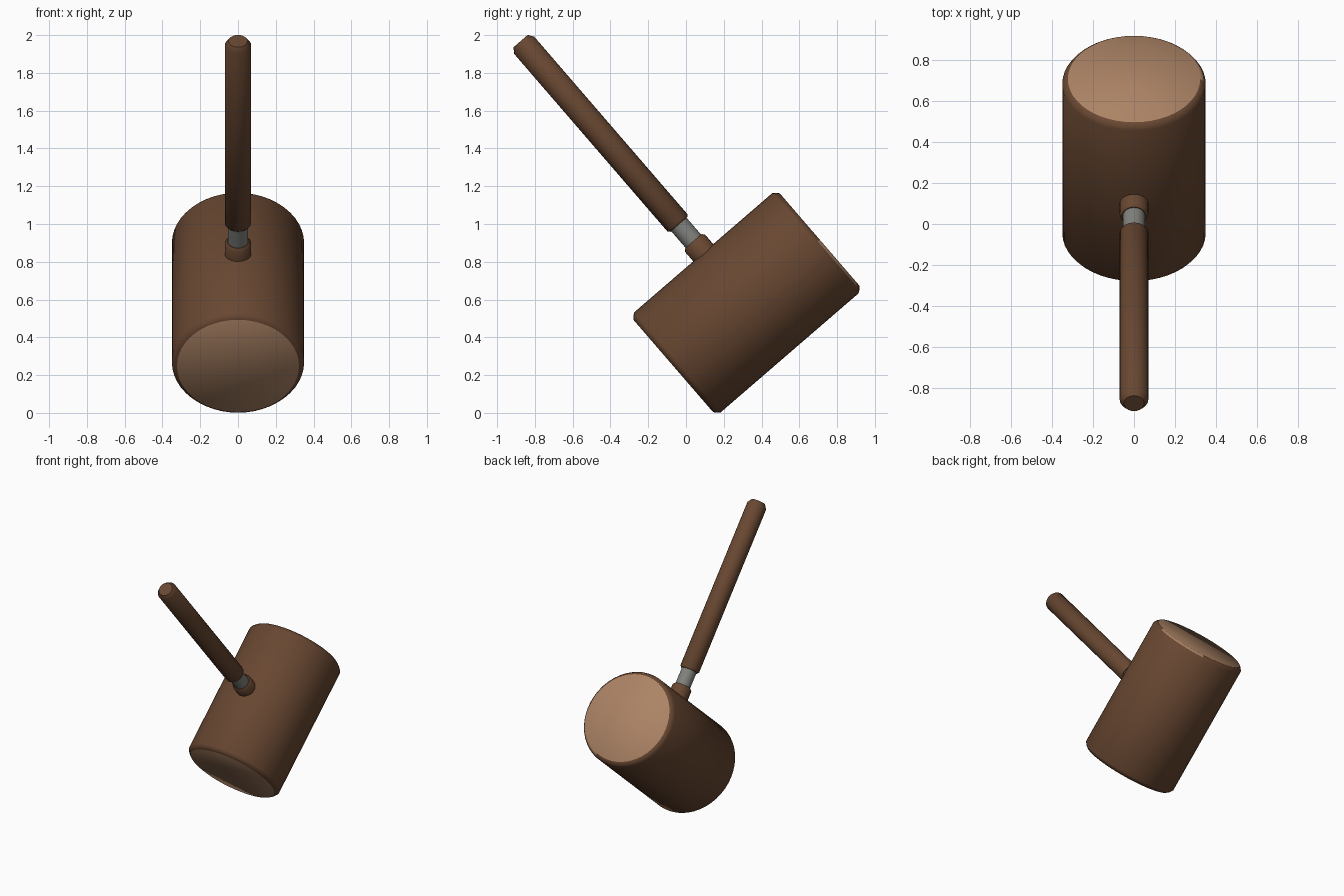
import bpy, bmesh, math
from mathutils import Matrix

if "Cube" in bpy.data.objects:
    bpy.data.objects.remove(bpy.data.objects["Cube"])

TILT = math.radians(40.8)          # head axis above horizontal
CENTRE = (0, 0.32, 0.583)          # middle of the head


def material(name, rgb):
    m = bpy.data.materials.new(name)
    m.diffuse_color = (*rgb, 1)
    m.use_nodes = True
    m.node_tree.nodes["Principled BSDF"].inputs["Base Color"].default_value = m.diffuse_color
    return m


wood = material("dark_wood", (0.138, 0.063, 0.031))
end_grain = material("light_end_grain", (0.41, 0.227, 0.130))
metal = material("grey_metal", (0.22, 0.22, 0.205))


def lathe(name, profile, angle, mats, sides, rule=None):
    """Spin (radius, height) rings about local z, cap both ends, tilt about x."""
    bm = bmesh.new()
    rings = []
    for r, h in profile:
        rings.append([bm.verts.new((r * math.cos(2 * math.pi * i / sides),
                                    r * math.sin(2 * math.pi * i / sides), h))
                      for i in range(sides)])
    for a, b in zip(rings, rings[1:]):
        for i in range(sides):
            j = (i + 1) % sides
            bm.faces.new((a[i], a[j], b[j], b[i]))
    bm.faces.new(rings[0][::-1])
    bm.faces.new(rings[-1])
    bm.normal_update()
    if rule:
        for f in bm.faces:
            f.material_index = rule(f)
    me = bpy.data.meshes.new(name)
    bm.transform(Matrix.Translation(CENTRE) @ Matrix.Rotation(angle, 4, 'X'))
    bm.to_mesh(me)
    bm.free()
    for m in mats:
        me.materials.append(m)
    ob = bpy.data.objects.new(name, me)
    bpy.context.collection.objects.link(ob)
    bpy.ops.object.select_all(action='DESELECT')
    ob.select_set(True)
    bpy.context.view_layer.objects.active = ob
    bpy.ops.object.shade_smooth_by_angle(angle=math.radians(48))
    return ob


def head_colour(f):
    """Light end faces, plus a worn strip on the lower right rim."""
    c = f.calc_center_median()
    if abs(f.normal.z) > 0.99:
        return 1
    return int(c.z > 0.498 and c.x > 0 and 0 < c.y < 0.3)


# Mallet head with chamfered rims
half = [(0.35, 0.482), (0.339, 0.498), (0.323, 0.512)]
head = [(r, -h) for r, h in reversed(half)] + half
lathe("mallet_head", head, TILT - math.pi / 2, [wood, end_grain], 48, head_colour)

# Collar, metal neck and grip along the handle axis
lathe("handle_collar", [(0.07, 0.30), (0.07, 0.415), (0.058, 0.43)], TILT, [wood], 24)
lathe("metal_neck", [(0.054, 0.40), (0.054, 0.58)], TILT, [metal], 24)
lathe("handle_grip", [(0.06, 0.548), (0.07, 0.56), (0.07, 1.80), (0.05, 1.83)],
      TILT, [wood], 24)
